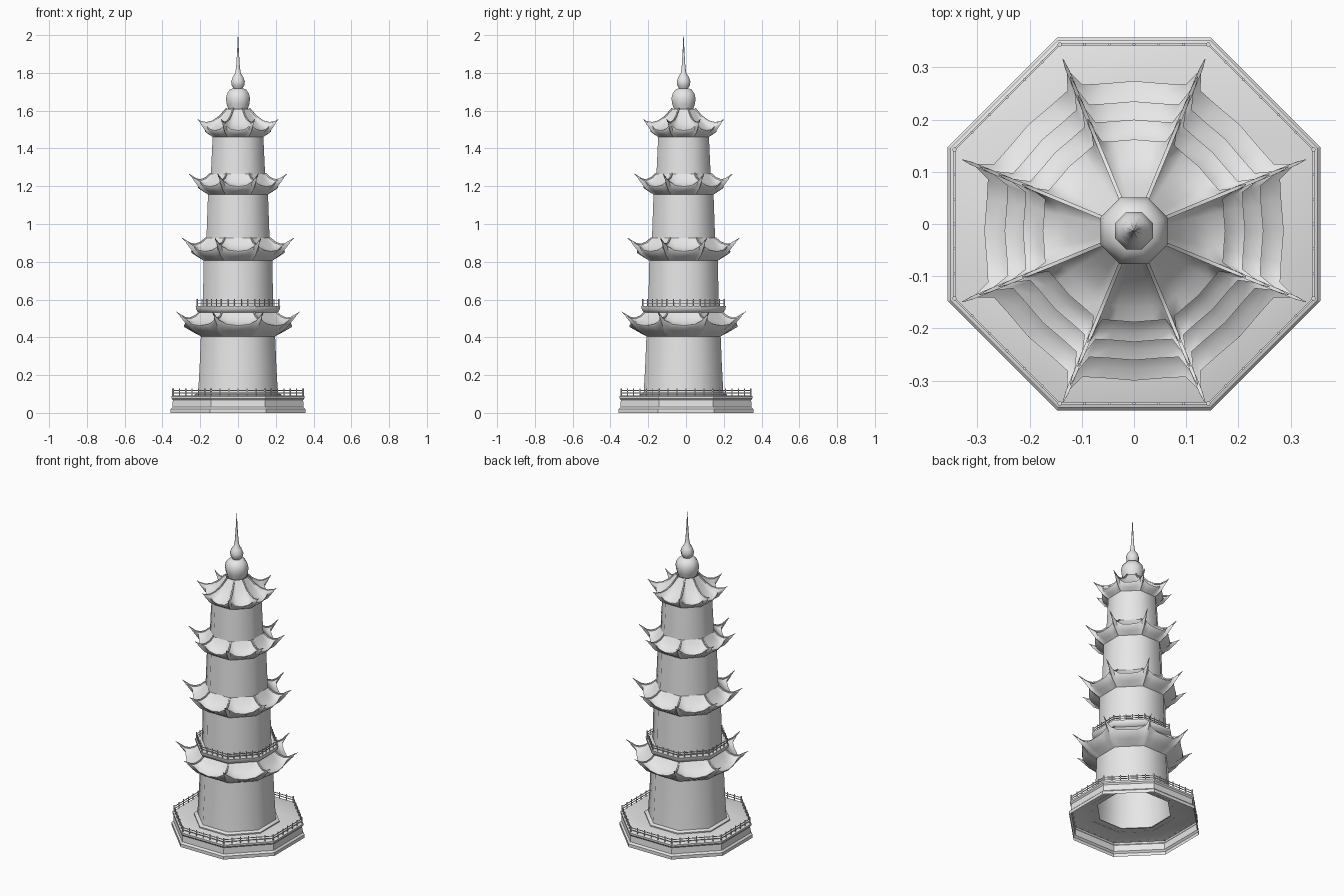
import bpy
import bmesh
from math import cos, sin, radians, pi
from mathutils import Vector

cube = bpy.data.objects.get("Cube")
if cube:
    bpy.data.objects.remove(cube)

stone = bpy.data.materials.new("pale_grey_stone")
stone.use_nodes = True
stone.diffuse_color = (0.8, 0.8, 0.8, 1)
stone.node_tree.nodes["Principled BSDF"].inputs["Base Color"].default_value = (0.8, 0.8, 0.8, 1)

TOWER_Y = -0.013
CORNER = radians(22.5)


def finish(name, bm, y=0.0, smooth=50):
    bmesh.ops.recalc_face_normals(bm, faces=bm.faces)
    mesh = bpy.data.meshes.new(name)
    bm.to_mesh(mesh)
    bm.free()
    mesh.materials.append(stone)
    obj = bpy.data.objects.new(name, mesh)
    obj.location.y = y
    bpy.context.collection.objects.link(obj)
    bpy.ops.object.select_all(action="DESELECT")
    obj.select_set(True)
    bpy.context.view_layer.objects.active = obj
    if smooth:
        bpy.ops.object.shade_smooth_by_angle(angle=radians(smooth))
    return obj


def loft(bm, rings, closed=True):
    """Join rings of points with quads."""
    loops = [[bm.verts.new(p) for p in ring] for ring in rings]
    for a, b in zip(loops, loops[1:]):
        n = len(a)
        for i in range(n):
            j = (i + 1) % n
            bm.faces.new((a[i], a[j], b[j], b[i]))
    return loops


def octagon(apothem, z):
    r = apothem / cos(CORNER)
    return [(r * cos(CORNER + k * pi / 4), r * sin(CORNER + k * pi / 4), z) for k in range(8)]


def octagonal(name, profile, y=TOWER_Y, cap=False, smooth=50):
    bm = bmesh.new()
    loops = loft(bm, [octagon(r, z) for r, z in profile])
    if cap:
        bm.faces.new(loops[-1])
    return finish(name, bm, y, smooth)


def tube(bm, points, radii, sides=4):
    """Tapered bar through a list of points."""
    pts = [Vector(p) for p in points]
    rings = []
    for i, p in enumerate(pts):
        d = (pts[min(i + 1, len(pts) - 1)] - pts[max(i - 1, 0)]).normalized()
        ref = Vector((1, 0, 0)) if abs(d.z) > 0.9 else Vector((0, 0, 1))
        u = d.cross(ref).normalized()
        v = d.cross(u)
        rings.append([p + radii[i] * (u * cos(a) + v * sin(a))
                      for a in (pi / sides + 2 * pi * k / sides for k in range(sides))])
    loops = loft(bm, rings)
    bm.faces.new(loops[0])
    bm.faces.new(loops[-1])


def railing(name, apothem, z, height, spans, y):
    bm = bmesh.new()
    corners = [Vector(p) for p in octagon(apothem, z)]
    up = Vector((0, 0, height))
    for k, a in enumerate(corners):
        b = corners[(k + 1) % 8]
        for level in (0.4, 0.75):
            tube(bm, [a + up * level, b + up * level], [0.0025] * 2)
        for s in range(spans):
            p = a.lerp(b, s / spans)
            r = 0.0045 if s == 0 else 0.003
            tube(bm, [p - up * 0.1, p + up], [r, r], 6)
    return finish(name, bm, y, 40)


# Sweep of the eave from the middle of a side to its corner: angle, lift share
SWEEP = {0: 0.0, 12: 0.1, 19.5: 0.42, 22.5: 0.85}
OFFSETS = [-22.5, -19.5, -12, 0, 12, 19.5]


def roof(number, wall, under_z, eave, eave_z, tip, tip_z, top, top_z):
    lift = tip_z - eave_z

    def eave_radius(off):
        return {0: eave, 12: eave * 1.005, 19.5: eave * 1.035, 22.5: tip * 0.94}[off]

    def ring(t, start, z_start, sag, drop=0.0):
        # t runs from the wall (0) to the eave (1)
        pts = []
        for k in range(8):
            for off in OFFSETS:
                o = abs(off)
                a = k * pi / 4 + radians(off)
                r0 = start / cos(radians(o))
                r = r0 + (eave_radius(o) - r0) * t
                z = z_start + (eave_z - z_start) * t - sag + lift * SWEEP[o] * t * t - drop
                pts.append((r * cos(a), r * sin(a), z))
        return pts

    slope = top_z - eave_z
    bm = bmesh.new()
    loft(bm, [ring(0, wall, under_z, 0), ring(0.5, wall, under_z, 0.004),
              ring(0.97, wall, under_z, 0, 0.006), ring(1, top, top_z, 0),
              ring(0.75, top, top_z, slope * 0.14), ring(0.5, top, top_z, slope * 0.18),
              ring(0.25, top, top_z, slope * 0.13), ring(0, top, top_z, 0)])
    finish(f"roof_{number}", bm, TOWER_Y, 40)

    # Hip ridges ending in upturned horns
    bm = bmesh.new()
    r0, r1 = top / cos(CORNER), tip * 0.94
    for k in range(8):
        a = CORNER + k * pi / 4
        path = []
        for t, sag in ((0, 0), (0.25, 0.13), (0.5, 0.18), (0.75, 0.14), (1, 0)):
            z = top_z - slope * (t + sag) + lift * 0.85 * t * t + 0.002
            path.append((r0 + (r1 - r0) * t, z))
        path.append((tip, tip_z + 0.006))
        tube(bm, [(r * cos(a), r * sin(a), z) for r, z in path],
             [0.005, 0.005, 0.005, 0.005, 0.0045, 0.001])
    finish(f"roof_ridges_{number}", bm, TOWER_Y, 40)


# Hollow base platform, open underneath
octagonal("base_platform", [(0.357, 0), (0.357, 0.02), (0.347, 0.03), (0.345, 0.068),
                            (0.352, 0.077), (0.352, 0.088), (0.345, 0.091), (0.2, 0.091)],
          y=0, smooth=30)
railing("base_railing", 0.344, 0.09, 0.038, 6, 0)

# Tapering storeys
octagonal("storey_1", [(0.23, 0.09), (0.23, 0.098), (0.211, 0.105), (0.203, 0.25), (0.196, 0.42)])
octagonal("storey_2", [(0.187, 0.55), (0.181, 0.82)])
octagonal("storey_3", [(0.168, 0.9), (0.158, 1.18)])
octagonal("storey_4", [(0.145, 1.23), (0.133, 1.49)])

# Balcony above the first roof
octagonal("balcony", [(0.19, 0.525), (0.213, 0.535), (0.222, 0.55), (0.224, 0.565), (0.18, 0.565)],
          smooth=40)
railing("balcony_railing", 0.216, 0.565, 0.038, 5, TOWER_Y)

# Roofs
roof(1, 0.196, 0.405, 0.287, 0.462, 0.356, 0.53, 0.2, 0.535)
roof(2, 0.18, 0.805, 0.248, 0.855, 0.32, 0.92, 0.168, 0.925)
roof(3, 0.157, 1.155, 0.213, 1.198, 0.281, 1.26, 0.145, 1.265)
roof(4, 0.133, 1.46, 0.175, 1.495, 0.232, 1.55, 0.06, 1.61)

# Finial: bell, bulb and spire
octagonal("finial_bell", [(0.05, 1.605), (0.06, 1.635), (0.064, 1.665), (0.058, 1.69),
                          (0.043, 1.712), (0.025, 1.718)], cap=True)
octagonal("finial_bulb", [(0.022, 1.715), (0.034, 1.735), (0.036, 1.755), (0.028, 1.778),
                          (0.015, 1.798), (0.01, 1.83), (0.005, 1.91), (0.0008, 2.0)], cap=True)
